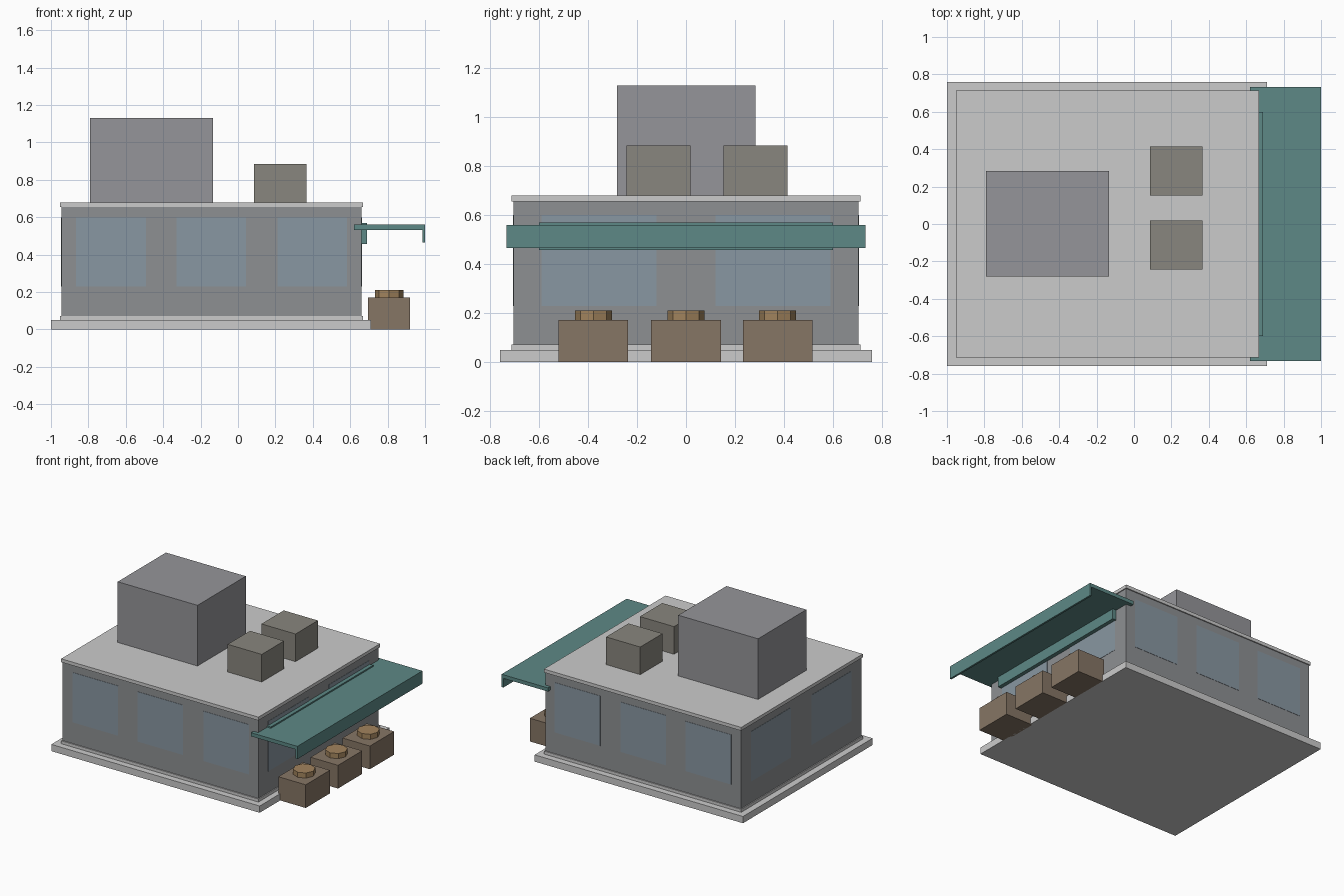
import bpy, bmesh

if "Cube" in bpy.data.objects:
    bpy.data.objects.remove(bpy.data.objects["Cube"])


def material(name, r, g, b):
    m = bpy.data.materials.new(name)
    m.diffuse_color = (r, g, b, 1)
    m.use_nodes = True
    m.node_tree.nodes["Principled BSDF"].inputs["Base Color"].default_value = m.diffuse_color
    return m


def finish(name, bm, mat):
    me = bpy.data.meshes.new(name)
    bm.to_mesh(me)
    bm.free()
    ob = bpy.data.objects.new(name, me)
    bpy.context.collection.objects.link(ob)
    if mat:
        me.materials.append(mat)
    return ob


def box(name, x, y, z, mat=None):
    """Box from (min, max) pairs on each axis."""
    bm = bmesh.new()
    bmesh.ops.create_cube(bm, size=1)
    for v in bm.verts:
        v.co = [(a + b) / 2 + c * (b - a) for c, (a, b) in zip(v.co, (x, y, z))]
    return finish(name, bm, mat)


def octagon(name, cx, cy, z, r, mat):
    bm = bmesh.new()
    bmesh.ops.create_cone(bm, cap_ends=True, segments=8, radius1=r, radius2=r, depth=z[1] - z[0])
    bmesh.ops.translate(bm, verts=bm.verts, vec=(cx, cy, (z[0] + z[1]) / 2))
    return finish(name, bm, mat)


wall = material("wall_grey", 0.27, 0.28, 0.29)
glass = material("window_blue", 0.25, 0.31, 0.36)
unit = material("unit_grey", 0.30, 0.30, 0.32)
vent = material("vent_grey", 0.25, 0.24, 0.21)
teal = material("awning_teal", 0.11, 0.25, 0.24)
crate = material("crate_brown", 0.24, 0.18, 0.13)
wood = material("lid_brown", 0.36, 0.23, 0.11)

# Building shell
box("plinth", (-1.0, 0.71), (-0.76, 0.76), (0, 0.05))
box("walls", (-0.945, 0.66), (-0.705, 0.705), (0.05, 0.655), wall)
box("base_trim", (-0.952, 0.667), (-0.713, 0.713), (0.05, 0.072))
box("roof_slab", (-0.952, 0.667), (-0.713, 0.713), (0.655, 0.68))

# Windows, a hair proud of the walls
t = 0.002
for i, cx in enumerate((-0.678, -0.143, 0.397)):
    for side, y in (("front", -0.705), ("back", 0.705)):
        box(f"{side}_window_{i}", (cx - 0.187, cx + 0.187), (y - t, y + t), (0.23, 0.60), glass)
for i, cy in enumerate((-0.355, 0.355)):
    for side, x in (("left", -0.945), ("right", 0.66)):
        box(f"{side}_window_{i}", (x - t, x + t), (cy - 0.235, cy + 0.235), (0.23, 0.60), glass)

# Rooftop units
box("large_roof_unit", (-0.79, -0.135), (-0.282, 0.284), (0.68, 1.13), unit)
for i, cy in enumerate((-0.112, 0.284)):
    box(f"small_roof_unit_{i}", (0.085, 0.365), (cy - 0.131, cy + 0.131), (0.68, 0.885), vent)

# Awning with hanging lip and wall beam
box("awning", (0.62, 1.0), (-0.733, 0.733), (0.533, 0.56), teal)
box("awning_lip", (0.986, 1.0), (-0.733, 0.733), (0.465, 0.533), teal)
box("awning_beam", (0.66, 0.69), (-0.6, 0.6), (0.457, 0.57), teal)

# Crates with octagonal lids
for i, cy in enumerate((-0.378, 0, 0.374)):
    box(f"crate_{i}", (0.695, 0.92), (cy - 0.142, cy + 0.142), (0, 0.172), crate)
    octagon(f"crate_lid_{i}", 0.808, cy, (0.172, 0.21), 0.076, wood)
